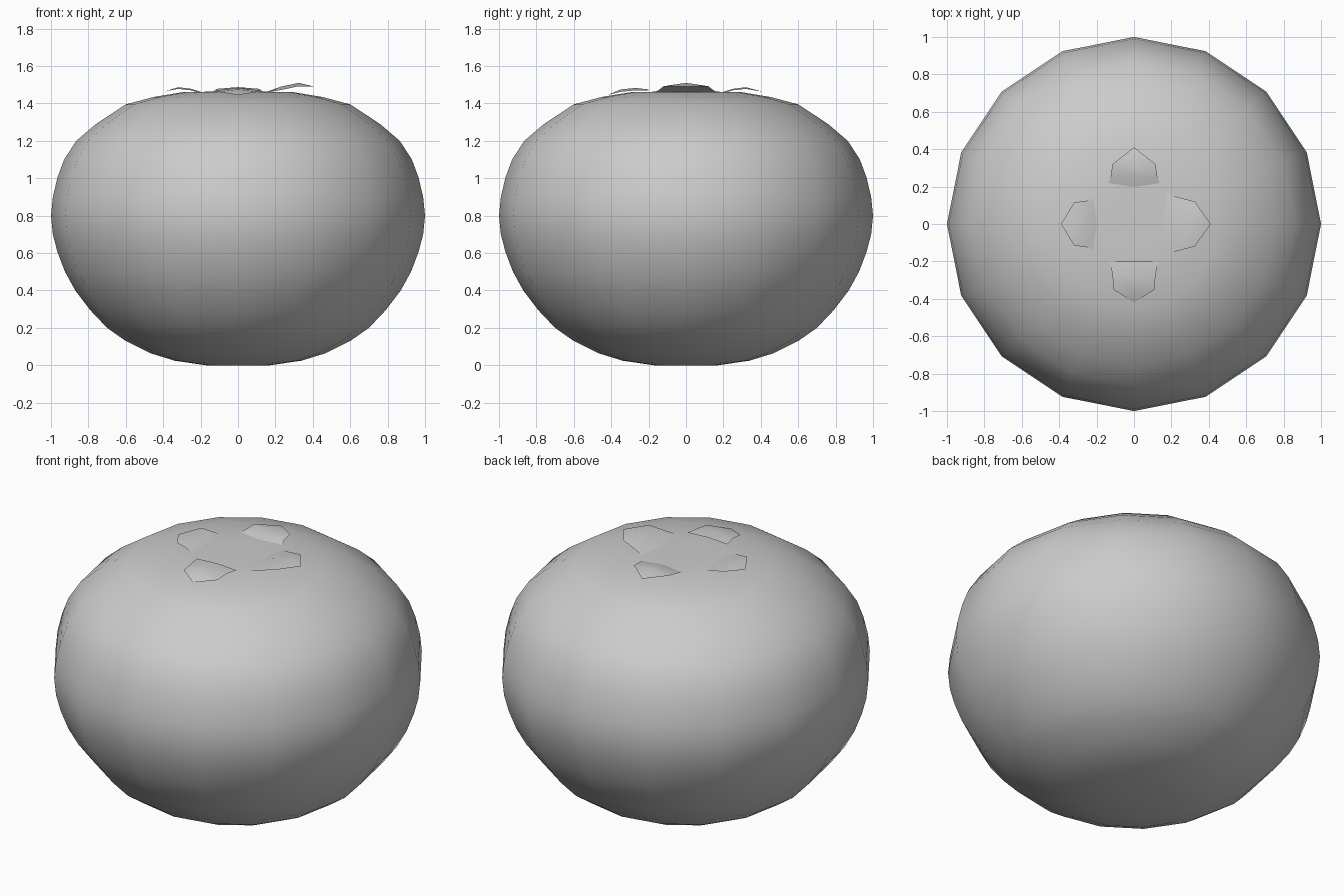
import bpy, math

if "Cube" in bpy.data.objects:
    bpy.data.objects.remove(bpy.data.objects["Cube"])

def make(name, verts, faces):
    me = bpy.data.meshes.new(name)
    me.from_pydata(verts, [], faces)
    me.update()
    ob = bpy.data.objects.new(name, me)
    bpy.context.collection.objects.link(ob)
    me.polygons.foreach_set("use_smooth", [True] * len(me.polygons))
    return ob

# fruit body: 16-sided lathe (radius, height)
profile = [(0.17, 0.0), (0.34, 0.025), (0.47, 0.065), (0.60, 0.13), (0.70, 0.20),
           (0.79, 0.295), (0.87, 0.40), (0.925, 0.50), (0.965, 0.605), (0.99, 0.70),
           (1.0, 0.80), (0.99, 0.90), (0.965, 1.005), (0.93, 1.10), (0.865, 1.20),
           (0.76, 1.29), (0.60, 1.395), (0.45, 1.435), (0.30, 1.46), (0.16, 1.463)]
N = 16
verts = [(r * math.cos(2 * math.pi * i / N), r * math.sin(2 * math.pi * i / N), z)
         for r, z in profile for i in range(N)]
faces = [(k * N + i, k * N + (i + 1) % N, (k + 1) * N + (i + 1) % N, (k + 1) * N + i)
         for k in range(len(profile) - 1) for i in range(N)]
faces.append(tuple(reversed(range(N))))
faces.append(tuple(range((len(profile) - 1) * N, len(profile) * N)))
make("fruit_body", verts, faces)

# calyx leaves: rows of (distance out, half width, middle height, edge height)
flat = [(0.20, 0.145, 1.463, 1.455), (0.25, 0.125, 1.478, 1.470), (0.32, 0.115, 1.487, 1.478)]
raised = [(0.155, 0.17, 1.463, 1.458), (0.23, 0.145, 1.49, 1.472), (0.325, 0.12, 1.51, 1.492)]
front = [(0.20, 0.13, 1.475, 1.468), (0.27, 0.115, 1.483, 1.470), (0.35, 0.11, 1.475, 1.462)]

def leaf(name, rows, tip, angle):
    c, s = math.cos(angle), math.sin(angle)
    pts = [(r, w * t, zm if t == 0 else ze) for r, w, zm, ze in rows for t in (-1, 0, 1)]
    pts.append((tip[0], 0, tip[1]))
    pts = [(x * c - y * s, x * s + y * c, z) for x, y, z in pts]
    f = [(k * 3 + j, k * 3 + 3 + j, k * 3 + 4 + j, k * 3 + 1 + j)
         for k in range(2) for j in range(2)]
    f += [(6, 9, 7), (7, 9, 8)]
    make(name, pts, f)

leaf("leaf_right", raised, (0.41, 1.49), 0)
leaf("leaf_back", flat, (0.41, 1.463), math.pi / 2)
leaf("leaf_left", flat, (0.39, 1.465), math.pi)
leaf("leaf_front", front, (0.42, 1.445), -math.pi / 2)
